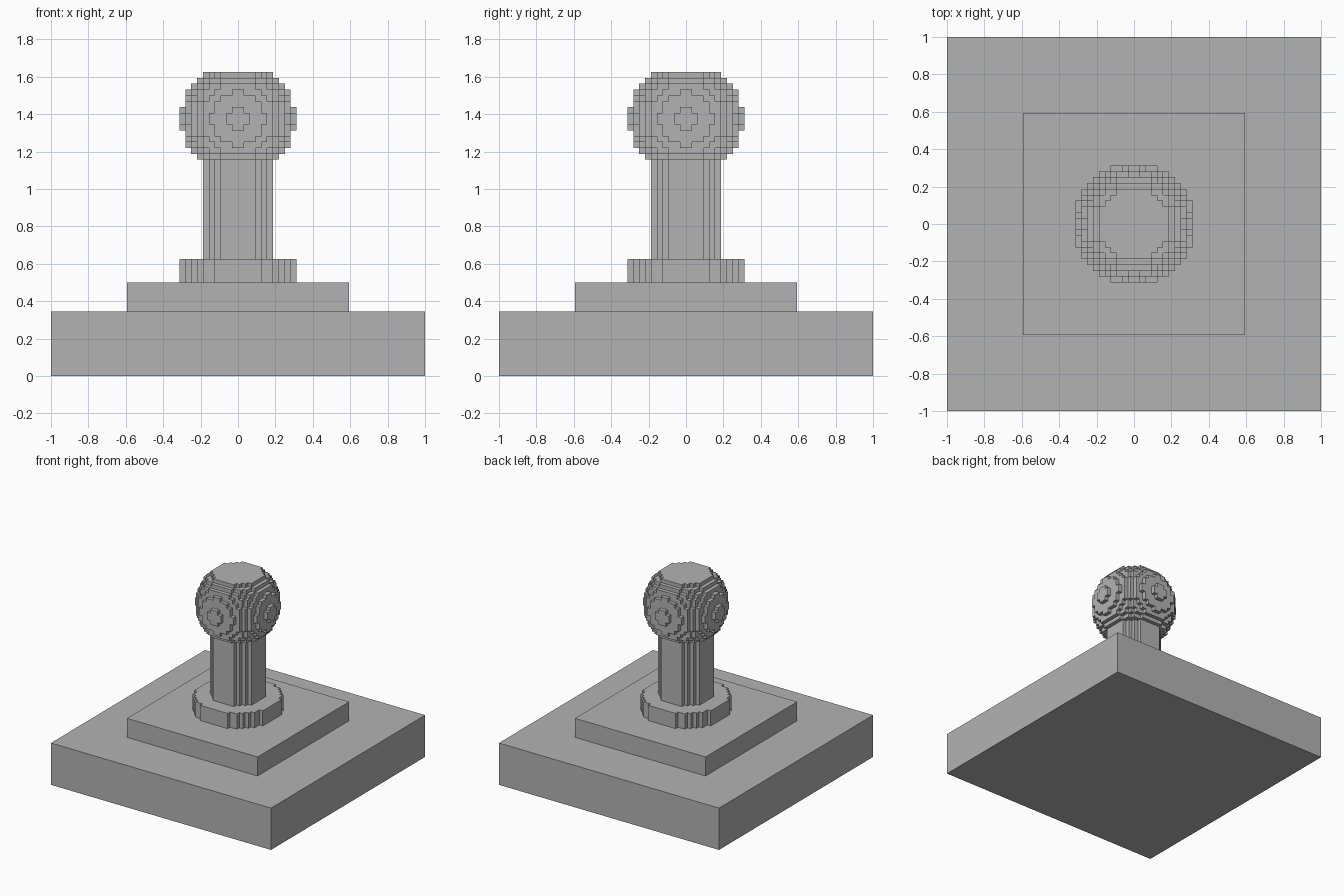
import bpy
import bmesh
from mathutils import Vector

UNIT = 1 / 32  # edge of one small block

cube = bpy.data.objects.get("Cube")
if cube:
    bpy.data.objects.remove(cube, do_unlink=True)

stone = bpy.data.materials.new("grey_stone")
stone.use_nodes = True
GREY = (0.45, 0.45, 0.45, 1)
stone.diffuse_color = GREY
stone.node_tree.nodes["Principled BSDF"].inputs["Base Color"].default_value = GREY


def finish(name, bm):
    mesh = bpy.data.meshes.new(name)
    bm.to_mesh(mesh)
    bm.free()
    mesh.materials.append(stone)
    bpy.context.collection.objects.link(bpy.data.objects.new(name, mesh))


def slab(name, half, bottom, top):
    """Square slab, sizes in blocks."""
    bm = bmesh.new()
    bmesh.ops.create_cube(bm, size=1)
    for v in bm.verts:
        v.co = Vector((v.co.x * 2 * half, v.co.y * 2 * half,
                       top if v.co.z > 0 else bottom)) * UNIT
    finish(name, bm)


def block_part(name, reach, bottom, layers, height, inside):
    """Outer skin of the blocks whose centres pass the inside test."""
    cells = {(x, y, z)
             for x in range(-reach, reach)
             for y in range(-reach, reach)
             for z in range(layers)
             if inside(x + 0.5, y + 0.5, bottom + (z + 0.5) * height)}
    bm = bmesh.new()
    for cell in cells:
        for axis in range(3):
            for side in (0, 1):
                step = list(cell)
                step[axis] += 2 * side - 1
                if tuple(step) in cells:
                    continue
                u, w = (axis + 1) % 3, (axis + 2) % 3
                loop = [(0, 0), (1, 0), (1, 1), (0, 1)]
                corners = []
                for a, b in (loop if side else reversed(loop)):
                    p = Vector(cell)
                    p[axis] += side
                    p[u] += a
                    p[w] += b
                    p.z = bottom + p.z * height
                    corners.append(bm.verts.new(p * UNIT))
                bm.faces.new(corners)
    bmesh.ops.remove_doubles(bm, verts=bm.verts, dist=UNIT / 100)
    finish(name, bm)


def disc(radius):
    return lambda x, y, z: x * x + y * y <= radius ** 2


def ball(radius, centre):
    return lambda x, y, z: x * x + y * y + (z - centre) ** 2 <= radius ** 2


# Stepped square base
slab("base_slab", 32, 0, 11)
slab("upper_slab", 19, 11, 16)

# Round foot, post and flattened ball on top
block_part("post_foot", 10, 16, 1, 4, disc(10.25))
block_part("post", 6, 20, 1, 17, disc(6.25))
block_part("ball_top", 10, 37, 15, 1, ball(9.68, 44))
